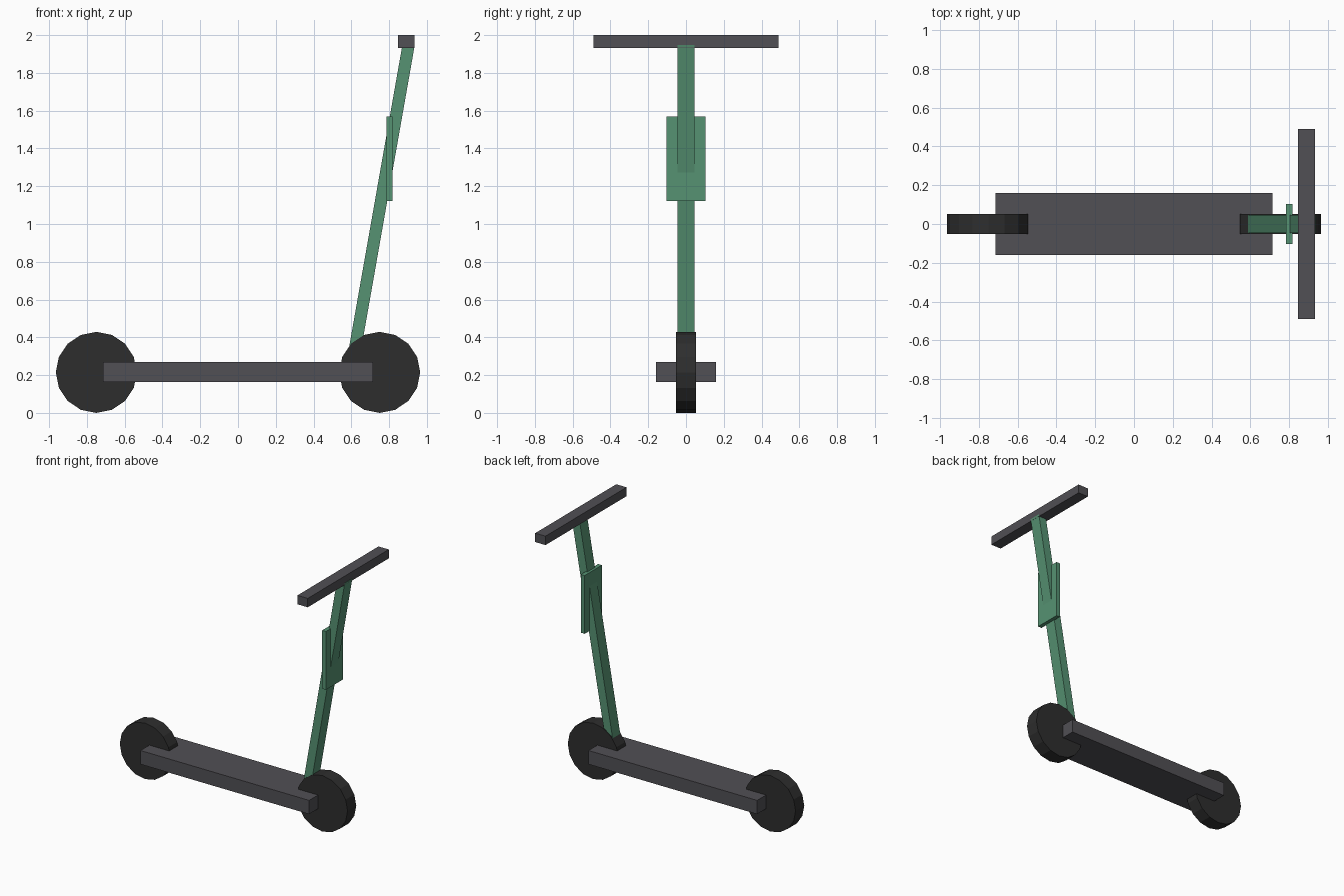
import bpy
from math import radians, sin, cos
from mathutils import Vector

cube = bpy.data.objects.get("Cube")
if cube:
    bpy.data.objects.remove(cube, do_unlink=True)


def make_material(name, rgb):
    mat = bpy.data.materials.new(name)
    mat.use_nodes = True
    mat.diffuse_color = (*rgb, 1)
    mat.node_tree.nodes["Principled BSDF"].inputs["Base Color"].default_value = (*rgb, 1)
    return mat


rubber = make_material("black rubber", (0.027, 0.027, 0.027))
grey = make_material("dark grey", (0.082, 0.079, 0.089))
green = make_material("muted green", (0.093, 0.288, 0.17))


def finish(name, mat):
    obj = bpy.context.object
    obj.name = obj.data.name = name
    obj.data.materials.clear()
    obj.data.materials.append(mat)
    return obj


def box(name, mat, centre, size, tilt=0):
    bpy.ops.mesh.primitive_cube_add(size=1, location=centre, rotation=(0, tilt, 0))
    obj = finish(name, mat)
    obj.scale = size
    bpy.ops.object.transform_apply(location=False, rotation=False, scale=True)
    return obj


# Wheels, faceted
RADIUS = 0.2145
for name, x in (("front_wheel", 0.75), ("rear_wheel", -0.75)):
    bpy.ops.mesh.primitive_cylinder_add(vertices=16, radius=RADIUS, depth=0.105,
                                        location=(x, 0, RADIUS),
                                        rotation=(radians(90), 0, 0))
    finish(name, rubber)

# Deck
box("deck", grey, (0, 0, 0.217), (1.428, 0.32, 0.105))

# Leaning stem, from inside the front wheel up into the handlebar
TILT = radians(10)
LENGTH = 1.78
stem_top = Vector((0.904, 0, 1.953))
axis = Vector((sin(TILT), 0, cos(TILT)))
box("stem", green, stem_top - axis * LENGTH / 2, (0.0645, 0.092, LENGTH), TILT)

# Upright plate across the stem
box("stem_plate", green, (0.801, 0, 1.345), (0.032, 0.208, 0.446))

# Handlebar
box("handlebar", grey, (0.89, 0, 1.966), (0.087, 0.98, 0.068))
